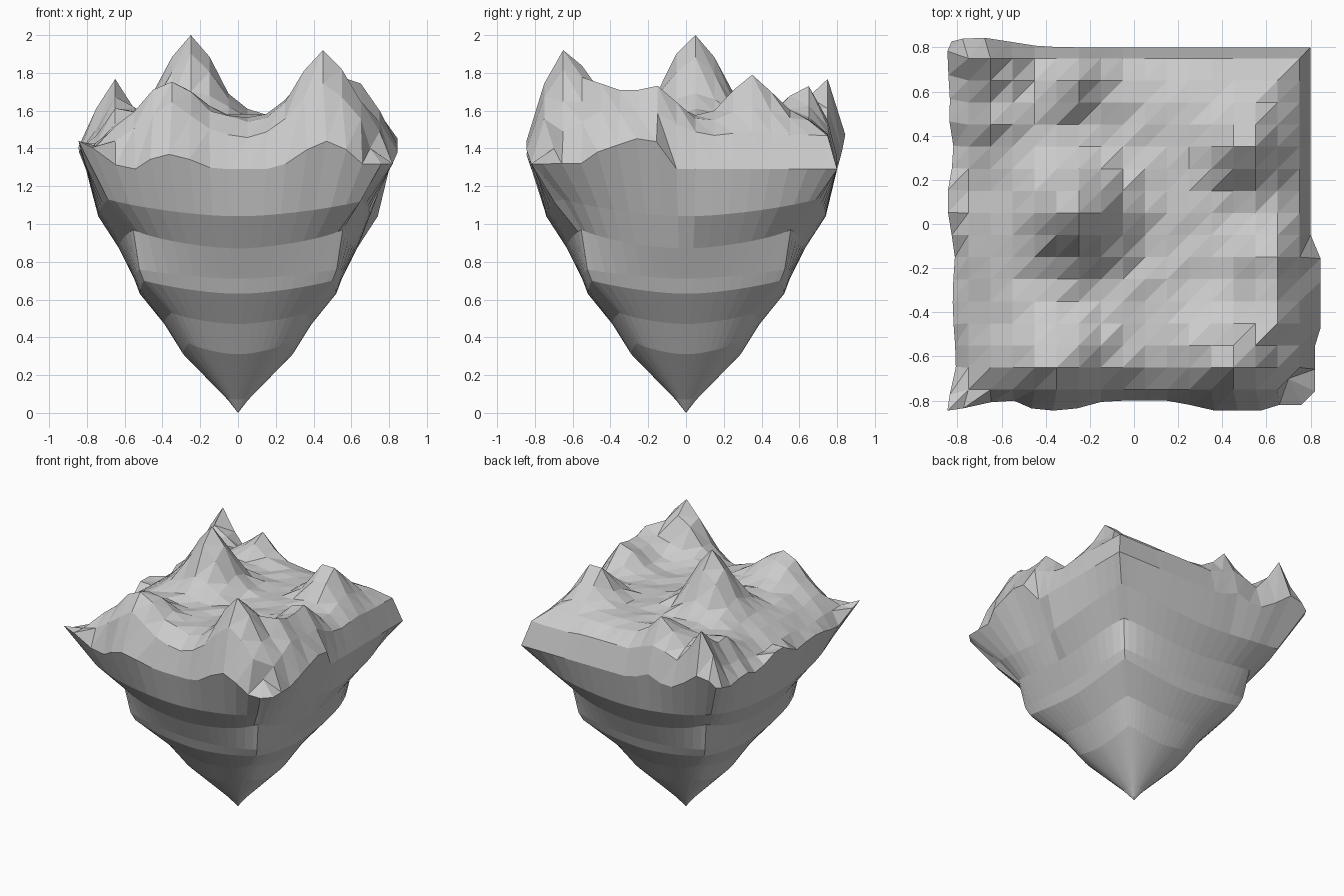
import bpy, bmesh, math, random
from mathutils import Vector

random.seed(4)
cube = bpy.data.objects.get("Cube")
if cube:
    bpy.data.objects.remove(cube)

stone = bpy.data.materials.new("grey stone")
stone.use_nodes = True
stone.diffuse_color = (0.6, 0.6, 0.6, 1)
stone.node_tree.nodes["Principled BSDF"].inputs["Base Color"].default_value = (0.6, 0.6, 0.6, 1)

# Hills as x, y, height above the plain, spread
HILLS = [(-.25, .05, .44, .18), (.45, -.65, .375, .18), (-.35, -.65, .22, .18),
         (.5, .35, .25, .14), (-.65, .75, .36, .12), (-.25, .65, .19, .12),
         (.65, -.42, .2, .16), (.65, -.18, .2, .15), (-.65, .5, .14, .12)]
# Local lifts of the rim
LIFTS = [(-.83, -.83, .15, .12), (-.83, .1, .15, .2), (-.83, -.35, .07, .25),
         (-.83, .5, .1, .2), (-.7, .83, .15, .18), (.83, -.25, .11, .17)]
# Underside rings as z, radius, corner fullness, corner lift
RINGS = [(1.04, .74, .93, .09), (.87, .63, .88, .1), (.71, .55, .95, .05), (.63, .52, .96, .07),
         (.47, .39, .9, .06), (.31, .29, .9, .06), (.07, .055, .95, .01)]
LAST = 17


def bumps(x, y, table):
    return max(h * math.exp(-((x - a) ** 2 + (y - b) ** 2) / s ** 2) for a, b, h, s in table)


def ground(x, y):
    edge = max(abs(x), abs(y))
    plain = 1.57 - .1 * max(0, (edge - .55) / .2) ** 2
    plain -= .05 * max(0, min(1, (-x - .45) / .2))
    return plain + bumps(x, y, HILLS)


def rim(x, y):
    # The rim swells out and up beside the hills
    sx, sy = (max(-.65, min(.65, v * .81)) for v in (x, y))
    inner = max(0, ground(sx, sy) - 1.59)
    lift = bumps(x * .83, y * .83, LIFTS)
    if x > .99 and y > -.1:
        inner = lift = 0
    swell = lift if y > .99 else inner + lift
    out = .8 + .045 * min(1, swell / .15)
    height = 1.29 + .45 * inner + lift
    if x > .99 and y < -.99:
        out, height = .75, 1.25
    return Vector((x * out, y * out, height))


def grid_point(i, j):
    if i in (0, LAST) or j in (0, LAST):
        def side(k):
            return -1 if k == 0 else 1 if k == LAST else (-.75 + .1 * (k - 1)) / .81
        return rim(side(i), side(j))
    x, y = -.75 + .1 * (i - 1), -.75 + .1 * (j - 1)
    if i == LAST - 1 and j == 1:
        # Worn corner
        return Vector((.7, -.7, 1.4))
    rough = .015 if x < .1 else .008
    return Vector((x, y, ground(x, y) + random.uniform(-rough, rough)))


def finish(bm, name):
    bmesh.ops.recalc_face_normals(bm, faces=bm.faces)
    mesh = bpy.data.meshes.new(name)
    bm.to_mesh(mesh)
    bm.free()
    mesh.materials.append(stone)
    obj = bpy.data.objects.new(name, mesh)
    bpy.context.collection.objects.link(obj)


# Mountain terrain, split along one diagonal, joined to the rock at the rim
bm = bmesh.new()
size = LAST + 1
grid = [[bm.verts.new(grid_point(i, j)) for j in range(size)] for i in range(size)]
grid[6][9].co.z = 2
for i in range(LAST):
    for j in range(LAST):
        a, b, c, d = grid[i][j], grid[i + 1][j], grid[i + 1][j + 1], grid[i][j + 1]
        bm.faces.new((a, b, c))
        bm.faces.new((a, c, d))

# Tapering rock underside, ring by ring from the rim to the tip
border = [grid[i][0] for i in range(LAST)] + [grid[LAST][j] for j in range(LAST)]
border += [grid[i][LAST] for i in range(LAST, 0, -1)] + [grid[0][j] for j in range(LAST, 0, -1)]
directions = []
for v in border:
    reach = max(abs(v.co.x), abs(v.co.y))
    directions.append((v.co.x / reach, v.co.y / reach))

upper = border
for z, radius, fullness, lift in RINGS:
    lower = []
    for px, py in directions:
        corner = min(abs(px), abs(py)) ** 1.6
        r = radius * (1 - (1 - fullness) * corner ** 2)
        # The front half of one side runs straight down from the rim
        if z > 1 and px > .99 and py < 0:
            r -= .04
        lower.append(bm.verts.new((px * r, py * r, z + lift * corner)))
    for k in range(len(border)):
        n = (k + 1) % len(border)
        bm.faces.new((upper[k], lower[k], lower[n], upper[n]))
    upper = lower
tip = bm.verts.new((0, 0, 0))
for k in range(len(border)):
    bm.faces.new((upper[k], tip, upper[(k + 1) % len(border)]))
finish(bm, "floating_island")
